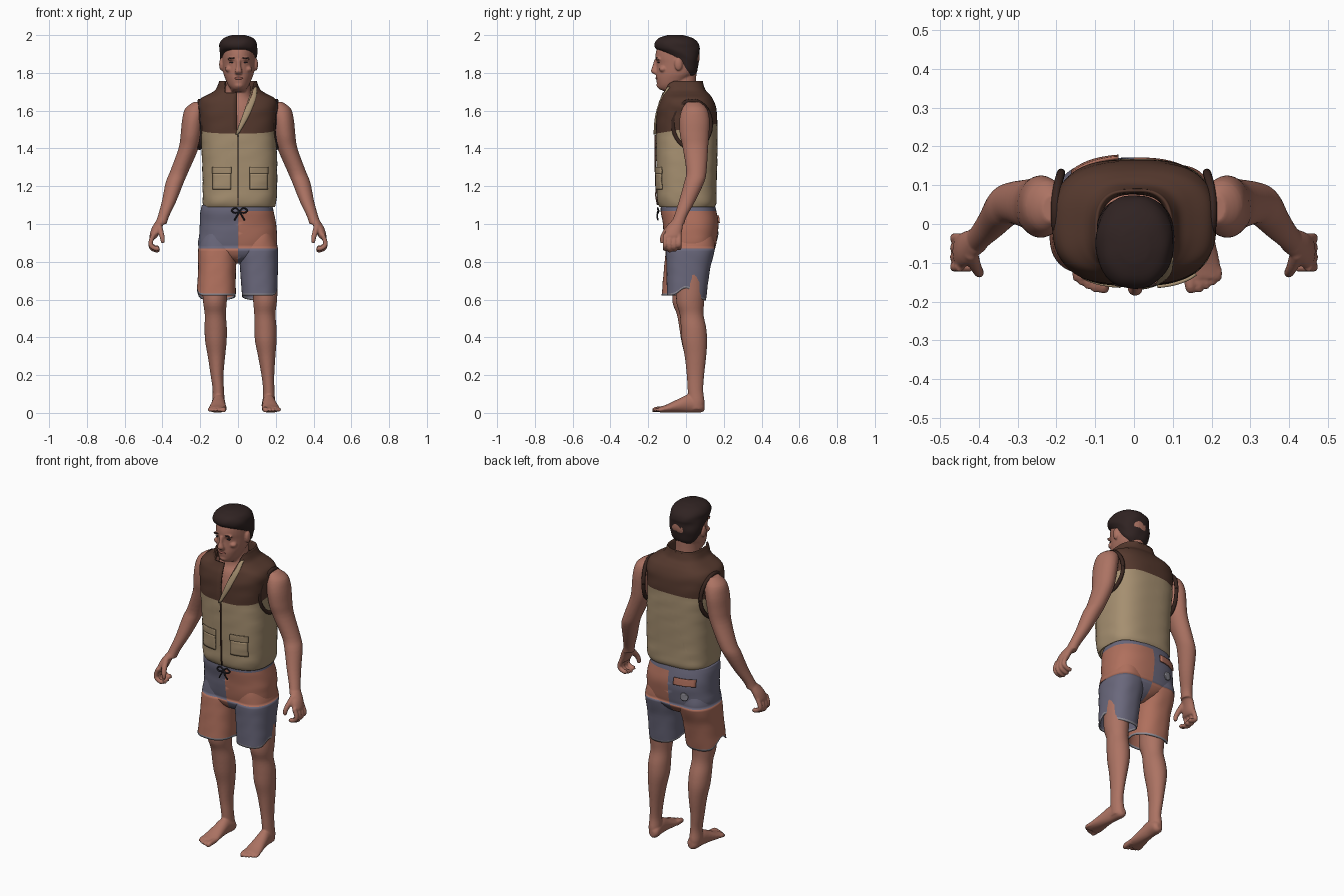
import bpy, bmesh, math
from mathutils import Vector, Matrix
from mathutils.bvhtree import BVHTree

if "Cube" in bpy.data.objects:
    bpy.data.objects.remove(bpy.data.objects["Cube"])


def material(name, r, g, b):
    m = bpy.data.materials.new(name)
    m.diffuse_color = [((c / 255 + 0.055) / 1.055) ** 2.4 for c in (r, g, b)] + [1]
    m.use_nodes = True
    m.node_tree.nodes["Principled BSDF"].inputs["Base Color"].default_value = m.diffuse_color
    return m


SKIN = material("skin", 172, 115, 99)
LIP = material("lip", 150, 90, 80)
HAIR = material("hair dark brown", 48, 35, 34)
TAN = material("vest tan", 165, 143, 112)
BROWN = material("vest brown", 84, 56, 45)
TRIM = material("armhole trim", 56, 37, 31)
BLUE = material("shorts slate blue", 106, 104, 124)
CORAL = material("shorts coral", 176, 112, 93)
HEM = material("hem grey", 150, 148, 158)
CORD = material("cord black", 40, 38, 46)


def spline(rows, k):
    rows = [Vector(r) for r in rows]
    out, n = [], len(rows)
    for i in range(n - 1):
        a, b, c, d = rows[max(i - 1, 0)], rows[i], rows[i + 1], rows[min(i + 2, n - 1)]
        for j in range(k):
            t = j / k
            out.append(0.5 * (2 * b + (c - a) * t + (2 * a - 5 * b + 4 * c - d) * t * t
                              + (3 * b - a - 3 * c + d) * t ** 3))
    return out + [rows[-1]]


def loft(bm, rows, axis='z', sides=32, steps=4, power=2, taper=0, caps=True, ref=(0, 1, 0), wave=0):
    """Rows are x, y, z, radius 1, radius 2; axis None follows the path."""
    pts = spline(rows, steps)
    rings = []
    for i, p in enumerate(pts):
        if axis:
            u, v = Vector((1, 0, 0)), Vector((0, 1, 0) if axis == 'z' else (0, 0, 1))
        else:
            t = Vector((pts[min(i + 1, len(pts) - 1)] - pts[max(i - 1, 0)])[:3]).normalized()
            u = t.cross(Vector(ref)).normalized()
            v = t.cross(u)
        ring = []
        for k in range(sides):
            a = 2 * math.pi * k / sides
            c, s = math.cos(a), math.sin(a)
            w = 1 + wave * math.sin(p[2] * 75 + 3 * math.sin(2 * a)) * math.sin(3 * a + p[2] * 9)
            x = math.copysign(abs(c) ** (2 / power), c) * max(p[3], .001) * (1 + taper * s) * w
            y = math.copysign(abs(s) ** (2 / power), s) * max(p[4], .001) * w
            ring.append(bm.verts.new(Vector(p[:3]) + u * x + v * y))
        rings.append(ring)
    for r, q in zip(rings, rings[1:]):
        for k in range(sides):
            bm.faces.new((r[k], r[(k + 1) % sides], q[(k + 1) % sides], q[k]))
    if caps:
        bm.faces.new(rings[0])
        bm.faces.new(rings[-1])


def ball(bm, loc, size):
    bmesh.ops.create_icosphere(bm, subdivisions=3, radius=1,
                               matrix=Matrix.Translation(loc) @ Matrix.Diagonal((*size, 1)))


def cut(bm, co, no):
    bmesh.ops.bisect_plane(bm, geom=bm.verts[:] + bm.edges[:] + bm.faces[:], plane_co=co, plane_no=no)


def finish(name, bm, mats, rule=None, fuse=0, thick=0, bend=None):
    bmesh.ops.recalc_face_normals(bm, faces=bm.faces[:])
    for f in bm.faces:
        f.smooth = True
        if rule:
            f.material_index = rule(f.calc_center_median())
    for v in bm.verts if bend else ():
        v.co.z += bend(v.co)
    me = bpy.data.meshes.new(name)
    bm.to_mesh(me)
    ob = bpy.data.objects.new(name, me)
    bpy.context.collection.objects.link(ob)
    for m in mats:
        me.materials.append(m)
    if fuse:
        r = ob.modifiers.new("fuse", 'REMESH')
        r.mode, r.voxel_size, r.use_smooth_shade = 'VOXEL', fuse, True
        s = ob.modifiers.new("soften", 'SMOOTH')
        s.factor, s.iterations = 0.5, 3
    if thick:
        s = ob.modifiers.new("thickness", 'SOLIDIFY')
        s.thickness, s.offset = thick, -1
    return ob


def plate(name, tree, x, z, w, h, side, mat, disc=False, n=8):
    """Thin patch laid on a surface, side -1 front or 1 back."""
    bm = bmesh.new()
    grid = []
    for i in range(n + 1):
        for j in range(n + 1):
            u, v = 2 * i / n - 1, 2 * j / n - 1
            if disc:
                u, v = u * math.sqrt(1 - v * v / 2), v * math.sqrt(1 - u * u / 2)
            px, pz = x + u * w / 2, z + v * h / 2
            hit = tree.ray_cast(Vector((px, side, pz)), Vector((0, -side, 0)))[0]
            y = hit.y if hit else side * .14
            grid.append(bm.verts.new((px, y + side * .005, pz)))
    for i in range(n):
        for j in range(n):
            a = i * (n + 1) + j
            bm.faces.new((grid[a], grid[a + 1], grid[a + n + 2], grid[a + n + 1]))
    ob = finish(name, bm, [mat], thick=.008)
    ob.modifiers["thickness"].offset = 0


# head, neck and upper chest
bm = bmesh.new()
loft(bm, [(0, -.06, 1.70, .04, .045), (.003, -.083, 1.715, .042, .06), (.003, -.085, 1.735, .055, .067),
          (.003, -.07, 1.77, .07, .088), (.003, -.055, 1.80, .08, .102), (.003, -.045, 1.85, .086, .111),
          (.003, -.045, 1.88, .087, .117), (.003, -.045, 1.92, .086, .112), (.003, -.045, 1.96, .075, .095),
          (.003, -.045, 1.985, .05, .06)], taper=.15, power=2.2)
loft(bm, [(0, -.015, 1.80, .062, .07), (0, -.015, 1.72, .066, .07), (0, -.01, 1.67, .08, .08),
          (0, 0, 1.62, .13, .115), (0, 0, 1.5, .165, .135), (0, 0, 1.35, .16, .13)])
loft(bm, [(.003, -.158, 1.87, .01, .01), (.003, -.162, 1.835, .012, .016), (.003, -.166, 1.807, .02, .02),
          (.003, -.157, 1.793, .016, .013)], sides=16)
ball(bm, (.003, -.138, 1.735), (.025, .018, .018))
for s in (1, -1):
    ball(bm, (.003 + s * .091, -.04, 1.845), (.012, .021, .034))
    ball(bm, (.003 + s * .034, -.147, 1.873), (.026, .014, .008))
    ball(bm, (.003 + s * .05, -.122, 1.82), (.022, .02, .016))
finish("head_and_neck", bm, [SKIN], fuse=.005)

# face details
for s, side in ((1, "left"), (-1, "right")):
    bm = bmesh.new()
    ball(bm, (.003 + s * .035, -.144, 1.855), (.013, .007, .004))
    finish(side + "_eye", bm, [CORD])
    bm = bmesh.new()
    ball(bm, (.003 + s * .035, -.156, 1.878), (.02, .006, .004))
    finish(side + "_eyebrow", bm, [HAIR])
bm = bmesh.new()
ball(bm, (.003, -.155, 1.771), (.023, .007, .007))
finish("lips", bm, [LIP])

# hair
bm = bmesh.new()
loft(bm, [(.002, .015, 1.785, .05, .03), (.002, .01, 1.81, .075, .05), (.002, 0, 1.85, .09, .066),
          (.002, -.01, 1.88, .096, .081), (.002, -.03, 1.91, .1, .101), (.002, -.045, 1.932, .1, .118),
          (.002, -.05, 1.96, .097, .114), (.002, -.055, 1.985, .077, .088), (.002, -.057, 2.0, .035, .04)],
     sides=48, power=2.2, wave=.02)
finish("hair", bm, [HAIR])

for s, side in ((1, "left"), (-1, "right")):
    # arm and hand
    bm = bmesh.new()
    arm = [(.212, .04, 1.645, .025, .035), (.225, .045, 1.61, .055, .066), (.238, .045, 1.55, .058, .08),
           (.248, .045, 1.47, .056, .077), (.262, .05, 1.40, .053, .067), (.31, .055, 1.28, .049, .054),
           (.335, .043, 1.22, .048, .053), (.365, .005, 1.12, .038, .043), (.395, -.03, 1.04, .03, .034),
           (.408, -.045, 1.0, .03, .036)]
    palm = [(.405, -.042, 1.02, .027, .032), (.43, -.06, .98, .026, .042), (.445, -.07, .94, .023, .045),
            (.45, -.073, .922, .015, .04)]
    for rows in (arm, palm):
        loft(bm, [(s * r[0], *r[1:]) for r in rows])
    for i, y in enumerate((-.111, -.086, -.061, -.036)):
        d = (.004, -.004, 0, .008)[i]
        finger = [(.447, y, .945), (.462, y, .905), (.458, y, .878 + d), (.432, y, .865 + d), (.418, y, .87 + d)]
        loft(bm, [(s * a, b, c, .0125, .0125) for a, b, c in finger], axis=None, sides=12)
    thumb = [(.42, -.075, .995, .018), (.408, -.11, .955, .015), (.4, -.125, .925, .013), (.398, -.127, .9, .01)]
    loft(bm, [(s * a, b, c, r, r) for a, b, c, r in thumb], axis=None, sides=12)
    finish(side + "_arm", bm, [SKIN], fuse=.005)

    # leg and foot: centre x differs per side, one knee is slightly forward
    bm = bmesh.new()
    leg = [(.13, .12, .03, .85, .08, .09), (.142, .122, .025, .65, .067, .078), (.143, .122, .023, .58, .062, .073),
           (.142, .12, .03, .52, .056, .063), (.145, .118, .04, .45, .059, .067), (.147, .117, .045, .38, .057, .067),
           (.152, .114, .05, .30, .046, .057), (.158, .111, .05, .20, .034, .046), (.163, .104, .05, .12, .03, .041),
           (.163, .104, .055, .06, .033, .043), (.163, .104, .055, .02, .03, .038)]
    loft(bm, [(a if s > 0 else -b, y - (0 if s > 0 else .022 * max(0, 1 - abs(z - .6) / .25)), z, rx, ry)
              for a, b, y, z, rx, ry in leg])
    cx, splay = (.16, .09) if s > 0 else (.1, .05)

    def fx(y, d=0):
        return s * (cx + splay * (.05 - y) + d)
    foot = [(.098, .032, .014, .018), (.078, .038, .032, .036), (.02, .05, .034, .048), (-.04, .038, .04, .036),
            (-.10, .023, .048, .022), (-.14, .017, .046, .015)]
    loft(bm, [(fx(y), y, z, rx, rz) for y, z, rx, rz in foot], axis='y')
    for d, end, r in ((-.033, -.178, .015), (-.011, -.175, .011), (.008, -.168, .01), (.025, -.158, .01), (.04, -.147, .01)):
        loft(bm, [(fx(-.11, d), -.11, .02, r, r), (fx(-.15, d), end + .02, .018, r, r),
                  (fx(end, d), end, .013, r * .7, r * .7)], axis='y', sides=12)
    finish(side + "_leg", bm, [SKIN], fuse=.005)

    # shorts leg with two colour blocks, hem and side notch
    bm = bmesh.new()
    y0 = 0 if s > 0 else -.028
    rx0 = .094 if s > 0 else .103
    loft(bm, [(s * .1, .022, .96, .088, .12), (s * .107, .023, .87, .104, .129), (s * .111, .012 + y0 / 2, .76, .1, .115),
              (s * .115, .002 + y0, .622, rx0, .103)], sides=64, steps=7, power=2.4, caps=False, wave=.006)
    cut(bm, (0, 0, .87), (0, 0, 1))
    cut(bm, (0, 0, .633), (0, 0, 1))

    def notch(p):
        w = min(1, max(0, (.75 - p.z) / .12))
        out = max(0, (p.x * s - .115) / rx0)
        return w * (.04 * out ** 14 - .025 * max(0, (p.y - y0) / .1))
    finish(side + "_shorts_leg", bm, [BLUE, CORAL, HEM],
           rule=lambda p: 2 if p.z < .633 else int((p.z > .87) == (s > 0)), thick=.006, bend=notch)

    # armhole trim
    bm = bmesh.new()
    loop = []
    for i in range(25):
        a = 2 * math.pi * i / 24
        c, t = math.cos(a), math.sin(a)
        loop.append((s * (.204 - .016 * c * c), .032 + .1 * c, 1.527 + .125 * t, .011, .011))
    loft(bm, loop, axis=None, sides=10, steps=2, caps=False, ref=(1, 0, 0))
    finish(side + "_armhole_trim", bm, [TRIM])

# shorts seat and waistband
bm = bmesh.new()
loft(bm, [(0, .02, .79, .03, .05), (0, .02, .82, .1, .1), (-.003, .025, .87, .2, .129), (0, .025, .95, .205, .143),
          (0, .025, 1.0, .202, .147), (-.005, .015, 1.06, .195, .148), (-.005, .01, 1.10, .186, .143)],
     sides=64, power=2.5, wave=.004)
for co, no in (((0, 0, .87), (0, 0, 1)), ((0, 0, 1.07), (0, 0, 1)), ((0, 0, 0), (1, 0, 0))):
    cut(bm, co, no)
seat = BVHTree.FromBMesh(bm)
finish("shorts_seat", bm, [BLUE, CORAL], rule=lambda p: 0 if p.z > 1.07 else int((p.z > .87) == (p.x > 0)))
plate("back_pocket_flap", seat, -.1, 1.025, .12, .04, 1, CORAL)
plate("back_round_patch", seat, -.1, .94, .045, .045, 1, HEM, disc=True)

# drawstring bow
bm = bmesh.new()
for s in (1, -1):
    for path in ([(.008, -.143, 1.068), (.03, -.15, 1.085), (.05, -.148, 1.07), (.03, -.152, 1.058), (.008, -.146, 1.066)],
                 [(.008, -.145, 1.066), (.02, -.153, 1.045), (.035, -.148, 1.02)]):
        loft(bm, [(.008 + s * (x - .008), y, z, .004, .004) for x, y, z in path], axis=None, sides=8)
finish("drawstring", bm, [CORD])

# vest with yoke, collar and open neck
bm = bmesh.new()
loft(bm, [(.008, .005, 1.09, .188, .146), (.008, .005, 1.12, .195, .157), (.01, .004, 1.2, .197, .158),
          (.008, .004, 1.35, .199, .162), (0, .004, 1.48, .2, .163), (0, .004, 1.58, .207, .16),
          (0, .004, 1.63, .21, .152), (0, .003, 1.665, .196, .138), (0, -.003, 1.69, .15, .124),
          (0, -.01, 1.71, .12, .113), (0, -.015, 1.74, .105, .108), (0, -.015, 1.757, .099, .104),
          (0, -.015, 1.75, .09, .096), (0, -.015, 1.70, .084, .09)],
     sides=80, steps=5, power=2.8, caps=False, wave=.008)
slope = .37
for co, no in (((0, .004, 1.505), (0, -.16, 1)), ((-.005, 0, 0), (1, 0, 0)), ((0, 0, 1.5), (1, 0, -slope)),
               ((-.07, 0, 0), (1, 0, 0)), ((0, 0, 1.695), (0, 0, 1))):
    cut(bm, co, no)


def opening(p):
    neck = -.005 < p.x < (p.z - 1.5) * slope
    fold = -.07 < p.x <= -.005 and p.z > 1.695
    return p.y < -.04 and (neck and p.z > 1.48 or fold)


bmesh.ops.delete(bm, geom=[f for f in bm.faces if opening(f.calc_center_median())], context='FACES')
vest = BVHTree.FromBMesh(bm)
finish("vest", bm, [TAN, BROWN], rule=lambda p: int(p.z > 1.505 + .16 * (p.y - .004)), thick=.01)

# turned-out lining edge, pockets and front zip
bm = bmesh.new()
loft(bm, [(.09, -.09, 1.725, .012, .008), (.074, -.128, 1.66, .02, .009), (.04, -.156, 1.57, .018, .008),
          (-.005, -.166, 1.475, .008, .006)], sides=16)
finish("lining_edge", bm, [TAN])
for x, side in ((-.085, "right"), (.11, "left")):
    plate(side + "_pocket_flap", vest, x, 1.285, .1, .035, -1, TAN)
    plate(side + "_pocket", vest, x, 1.225, .095, .085, -1, TAN)
plate("front_zip", vest, 0, 1.285, .005, .37, -1, BROWN)
